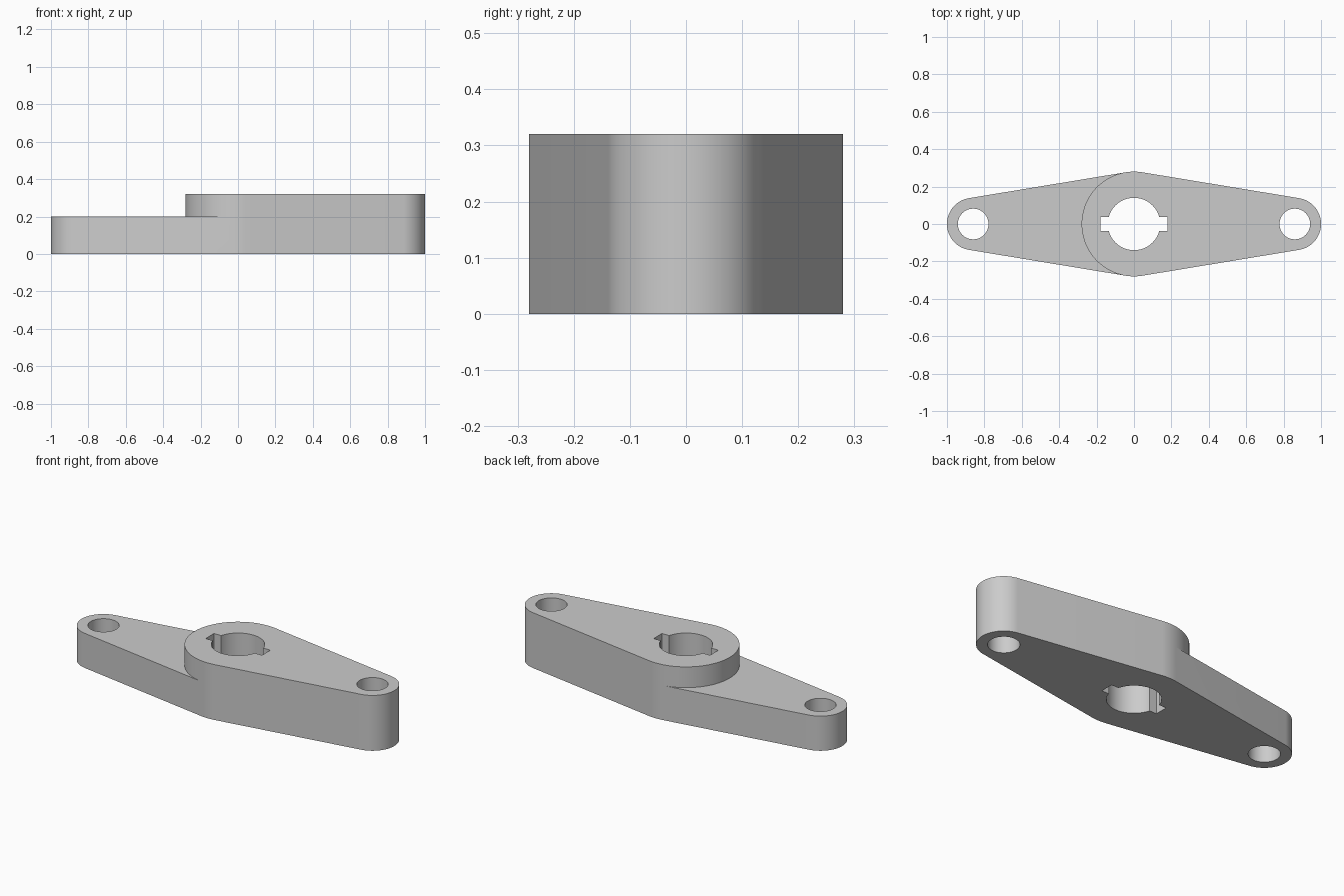
import bpy, bmesh, math
from math import cos, sin, pi

if "Cube" in bpy.data.objects:
    bpy.data.objects.remove(bpy.data.objects["Cube"], do_unlink=True)

HUB_R, END_R, END_X = 0.28, 0.14, 0.86
HIGH, LOW = 0.32, 0.20
BORE_R, HOLE_R = 0.14, 0.082
TANGENT = math.acos((HUB_R - END_R) / END_X)

grey = bpy.data.materials.new("light grey metal")
grey.use_nodes = True
colour = (0.6, 0.6, 0.6, 1)
grey.diffuse_color = colour
grey.node_tree.nodes["Principled BSDF"].inputs["Base Color"].default_value = colour


def arc(cx, r, start, end, steps):
    return [(cx + r * cos(start + (end - start) * i / steps),
             r * sin(start + (end - start) * i / steps)) for i in range(steps + 1)]


def prism(name, outline, z0, z1):
    """Extrude a counter-clockwise outline from z0 to z1."""
    bm = bmesh.new()
    face = bm.faces.new([bm.verts.new((x, y, z0)) for x, y in outline])
    top = bmesh.ops.extrude_face_region(bm, geom=[face])["geom"]
    bmesh.ops.translate(bm, vec=(0, 0, z1 - z0),
                        verts=[v for v in top if isinstance(v, bmesh.types.BMVert)])
    bmesh.ops.recalc_face_normals(bm, faces=bm.faces)
    mesh = bpy.data.meshes.new(name)
    bm.to_mesh(mesh)
    bm.free()
    mesh.materials.append(grey)
    ob = bpy.data.objects.new(name, mesh)
    bpy.context.collection.objects.link(ob)
    return ob


# Tapered two-armed lever: hub circle joined by tangents to both end circles
outline = (arc(END_X, END_R, -TANGENT, TANGENT, 40)
           + arc(0, HUB_R, TANGENT, pi - TANGENT, 8)
           + arc(-END_X, END_R, pi - TANGENT, pi + TANGENT, 40)
           + arc(0, HUB_R, pi + TANGENT, 2 * pi - TANGENT, 8))
lever = prism("lever_body", outline, 0, HIGH)

# Step cutter: lowers the right arm but leaves the round hub wall
step = arc(0, HUB_R, pi - TANGENT, pi + TANGENT, 64)
step += [(step[-1][0], -0.5), (-1.2, -0.5), (-1.2, 0.5), (step[0][0], 0.5)]
cutters = [prism("step_cutter", step, LOW, 0.5)]

# Keyed bore: circle with a square slot on each side
key, slot_x = 0.038, 0.18
a = math.asin(key / BORE_R)
bore = (arc(0, BORE_R, a, pi - a, 40) + [(-slot_x, key), (-slot_x, -key)]
        + arc(0, BORE_R, pi + a, 2 * pi - a, 40) + [(slot_x, -key), (slot_x, key)])
cutters.append(prism("bore_cutter", bore, -0.1, 0.5))

# Pin hole in each arm
for side, x in (("left", END_X), ("right", -END_X)):
    cutters.append(prism(side + "_hole_cutter", arc(x, HOLE_R, 0, 2 * pi, 48)[:-1], -0.1, 0.5))

bpy.ops.object.select_all(action='DESELECT')
lever.select_set(True)
bpy.context.view_layer.objects.active = lever
for cutter in cutters:
    cutter.hide_render = True
    mod = lever.modifiers.new(cutter.name, 'BOOLEAN')
    mod.operation = 'DIFFERENCE'
    mod.solver = 'EXACT'
    mod.object = cutter
    bpy.ops.object.modifier_apply(modifier=mod.name)
    bpy.data.objects.remove(cutter, do_unlink=True)

bpy.ops.object.shade_smooth_by_angle(angle=math.radians(30))
